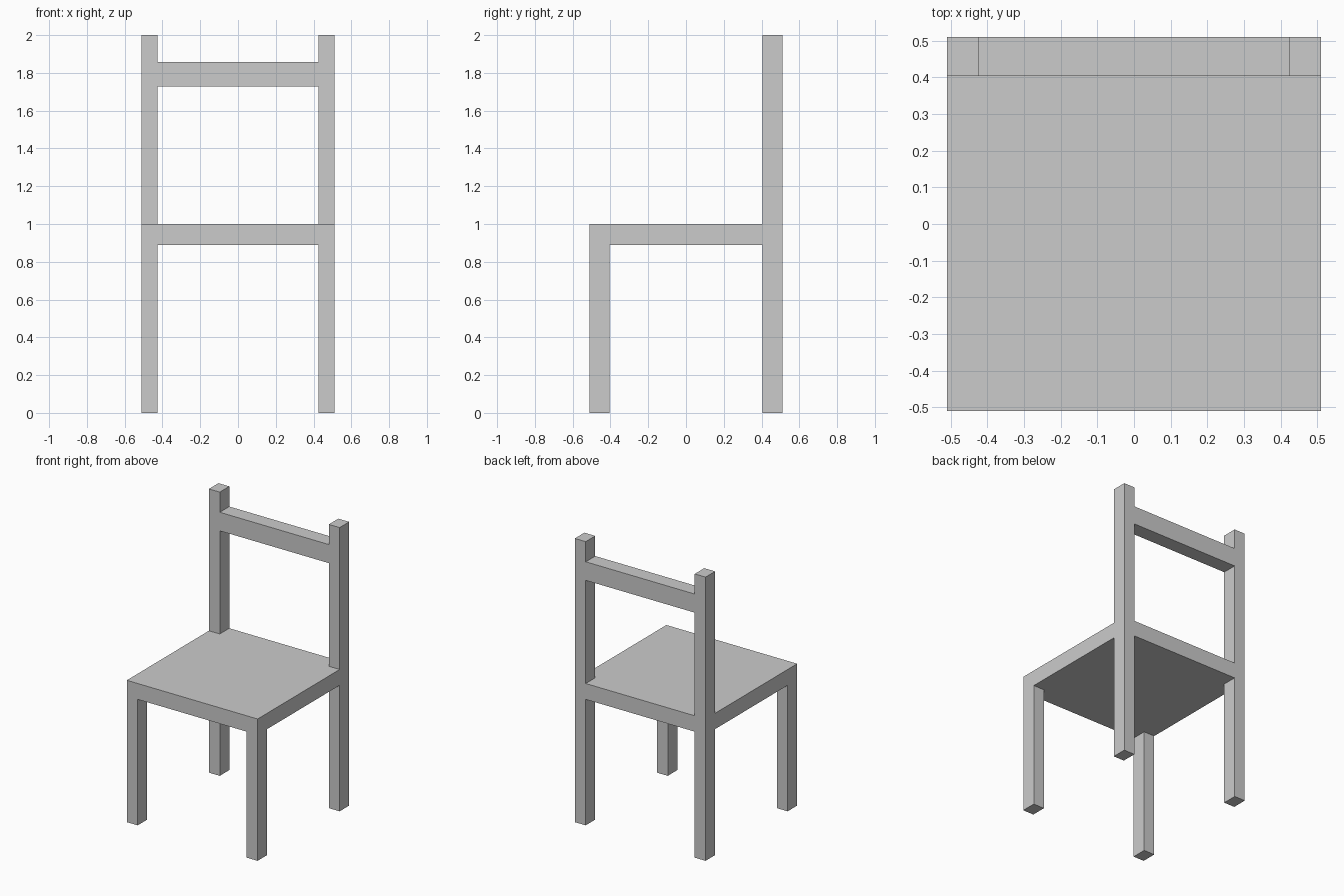
import bpy
import bmesh

if "Cube" in bpy.data.objects:
    bpy.data.objects.remove(bpy.data.objects["Cube"])

W = 0.51                 # half width and half depth of the chair
IX, IY = 0.425, 0.404    # inner faces of the legs
SEAT_Z0, SEAT_Z1 = 0.888, 1.0


def prism(name, outline, z0, z1):
    """Extrude a flat outline (counter-clockwise xy points) from z0 to z1."""
    bm = bmesh.new()
    face = bm.faces.new([bm.verts.new((x, y, z0)) for x, y in outline])
    ext = bmesh.ops.extrude_face_region(bm, geom=[face])
    for v in ext["geom"]:
        if isinstance(v, bmesh.types.BMVert):
            v.co.z = z1
    bmesh.ops.recalc_face_normals(bm, faces=bm.faces)
    mesh = bpy.data.meshes.new(name)
    bm.to_mesh(mesh)
    bm.free()
    obj = bpy.data.objects.new(name, mesh)
    bpy.context.collection.objects.link(obj)
    return obj


def box(name, x0, x1, y0, y1, z0, z1):
    return prism(name, [(x0, y0), (x1, y0), (x1, y1), (x0, y1)], z0, z1)


# Seat slab, notched at the back corners for the posts
prism("seat", [(-W, -W), (W, -W), (W, IY), (IX, IY), (IX, W),
               (-IX, W), (-IX, IY), (-W, IY)], SEAT_Z0, SEAT_Z1)

# Front legs under the seat, full-height back posts, mirrored left to right
for part in (box("front_legs", IX, W, -W, -IY, 0, SEAT_Z0),
             box("back_posts", IX, W, IY, W, 0, 2)):
    part.modifiers.new("mirror", 'MIRROR').use_axis[0] = True

# Rail between the back posts
box("back_rail", -IX, IX, IY, W, 1.727, 1.858)
